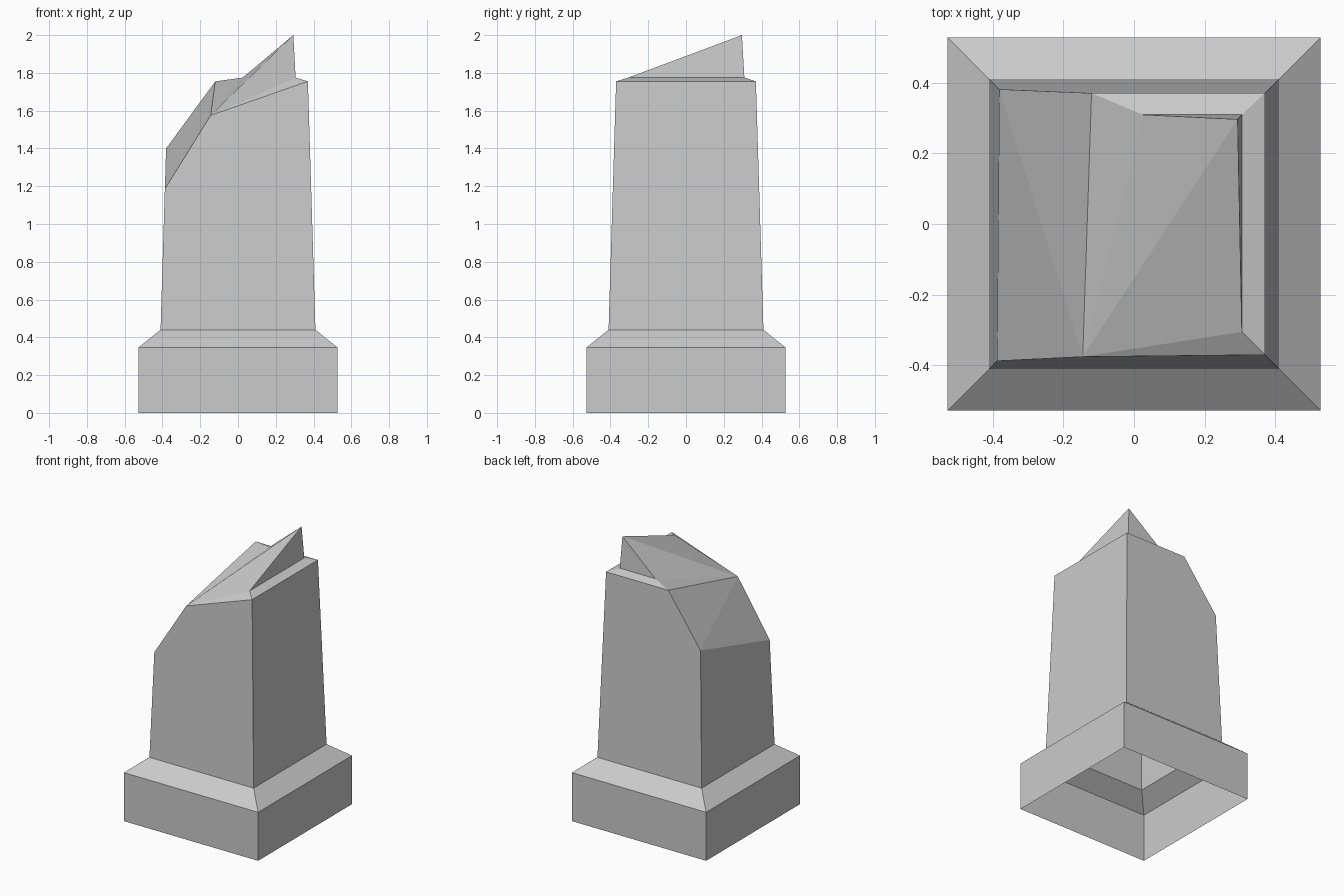
import bpy

cube = bpy.data.objects.get("Cube")
if cube:
    bpy.data.objects.remove(cube, do_unlink=True)

# One plain stone colour
stone = bpy.data.materials.new("grey stone")
stone.use_nodes = True
colour = (0.6, 0.6, 0.6, 1)
stone.diffuse_color = colour
stone.node_tree.nodes["Principled BSDF"].inputs["Base Color"].default_value = colour


def build(name, points, faces):
    """Flat-shaded part made from named points."""
    keys = list(points)
    mesh = bpy.data.meshes.new(name)
    mesh.from_pydata([points[k] for k in keys], [],
                     [[keys.index(k) for k in face.split()] for face in faces])
    mesh.materials.append(stone)
    obj = bpy.data.objects.new(name, mesh)
    bpy.context.collection.objects.link(obj)
    return obj


def square_ring(prefix, half, z):
    signs = [(-1, -1), (1, -1), (1, 1), (-1, 1)]
    return {f"{prefix}{i}": (sx * half, sy * half, z)
            for i, (sx, sy) in enumerate(signs)}


def band(low, high):
    return [f"{low}{i} {low}{(i + 1) % 4} {high}{(i + 1) % 4} {high}{i}"
            for i in range(4)]


# Hollow plinth with a sloped shoulder, open underneath
SHAFT_FOOT, SHAFT_HEAD = (0.41, 0.44), (0.37, 1.755)
plinth = {**square_ring("floor", 0.528, 0),
          **square_ring("edge", 0.528, 0.345),
          **square_ring("foot", *SHAFT_FOOT)}
build("plinth", plinth, band("floor", "edge") + band("edge", "foot"))


def half_width(z):
    """Half width of the tapering shaft at height z."""
    (w0, z0), (w1, z1) = SHAFT_FOOT, SHAFT_HEAD
    return w0 + (w1 - w0) * (z - z0) / (z1 - z0)


def on_wall(side, z, x=None):
    """Point on the front (-1) or back (1) wall; corner unless x is given."""
    w = half_width(z)
    return (-w if x is None else x, side * w, z)


# Break line where the shaft is snapped off
rim = {
    "low_front": on_wall(-1, 1.185),
    "mid_front": on_wall(-1, 1.575, -0.145),
    "high_front": on_wall(-1, 1.755, 0.37),
    "high_back": on_wall(1, 1.755, 0.37),
    "mid_back": on_wall(1, 1.755, -0.12),
    "low_back": on_wall(1, 1.4),
}

# Tapering shaft walls
build("shaft", {**square_ring("foot", *SHAFT_FOOT), **rim}, [
    "foot0 foot1 high_front mid_front low_front",
    "foot1 foot2 high_back high_front",
    "foot2 foot3 low_back mid_back high_back",
    "foot3 foot0 low_front low_back",
])

# Jagged broken top with a narrow ledge and one sharp peak
ledge = {
    "ledge_front": (0.305, -0.305, 1.775),
    "ledge_corner": (0.305, 0.309, 1.775),
    "ledge_back": (0.025, 0.309, 1.775),
    "peak": (0.293, 0.296, 2.0),
}
build("broken_top", {**rim, **ledge}, [
    "low_front mid_front low_back",
    "mid_front mid_back low_back",
    "mid_front ledge_back mid_back",
    "mid_front peak ledge_back",
    "mid_front ledge_front peak",
    "mid_front high_front ledge_front",
    "high_front high_back ledge_corner ledge_front",
    "high_back mid_back ledge_back ledge_corner",
    "ledge_front ledge_corner peak",
    "ledge_corner ledge_back peak",
])
